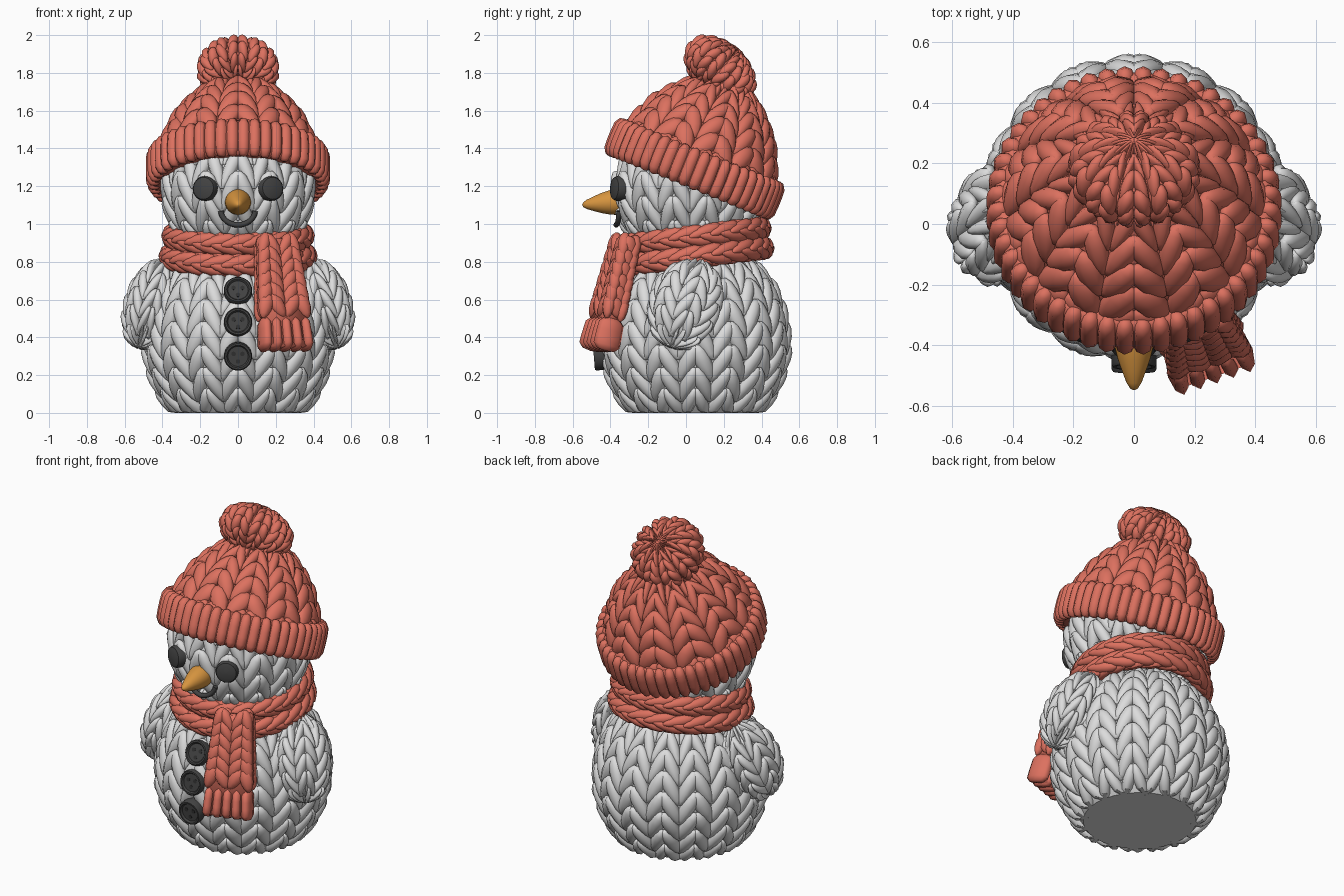
import bpy, bmesh
from math import pi, sin, cos, asin, sqrt, radians
from mathutils import Matrix, Vector

if "Cube" in bpy.data.objects:
    bpy.data.objects.remove(bpy.data.objects["Cube"])


def material(name, rgb):
    m = bpy.data.materials.new(name)
    m.use_nodes = True
    m.diffuse_color = (*rgb, 1)
    m.node_tree.nodes["Principled BSDF"].inputs["Base Color"].default_value = (*rgb, 1)
    return m


WHITE = material("snow wool", (0.72, 0.72, 0.72))
CORAL = material("coral wool", (0.72, 0.165, 0.115))
DARK = material("charcoal", (0.055, 0.055, 0.055))
HOLE = material("button hole black", (0.03, 0.03, 0.03))
ORANGE = material("carrot orange", (0.68, 0.3, 0.05))


def place(x, y, z, rx=0, ry=0, rz=0):
    return (Matrix.Translation((x, y, z)) @ Matrix.Rotation(rz, 4, "Z")
            @ Matrix.Rotation(ry, 4, "Y") @ Matrix.Rotation(rx, 4, "X"))


class Part:
    """Collects geometry for one object."""

    def __init__(self):
        self.v, self.f = [], []

    def stitch(self, c, d, n, length, width, thick, p=2, taper=0.18, seg=8, rings=6):
        # One plump strand of yarn; a higher p gives blunter ends
        d = d.normalized()
        x = d.cross(n).normalized()
        n = x.cross(d)
        b = len(self.v)
        self.v.append(c - d * length)
        for i in range(rings):
            u = -cos(pi * (i + 0.75) / (rings + 0.5))
            r = sqrt(1 - abs(u) ** p) * (1 + taper * u)
            for k in range(seg):
                a = 2 * pi * k / seg
                self.v.append(c + d * u * length + x * cos(a) * r * width + n * sin(a) * r * thick)
        self.v.append(c + d * length)
        top = len(self.v) - 1
        for k in range(seg):
            j = (k + 1) % seg
            self.f.append((b, b + 1 + j, b + 1 + k))
            for i in range(rings - 1):
                q = b + 1 + i * seg
                self.f.append((q + k, q + j, q + seg + j, q + seg + k))
            self.f.append((top - seg + k, top - seg + j, top))

    def lathe(self, pts, seg=32):
        # Revolved profile of (radius, height) points, capped at both ends
        b = len(self.v)
        for r, z in pts:
            for k in range(seg):
                a = 2 * pi * k / seg
                self.v.append(Vector((sin(a) * r, -cos(a) * r, z)))
        for i in range(len(pts) - 1):
            for k in range(seg):
                q, j = b + i * seg, (k + 1) % seg
                self.f.append((q + k, q + j, q + seg + j, q + seg + k))
        self.f.append(tuple(range(b, b + seg)))
        self.f.append(tuple(range(len(self.v) - seg, len(self.v))))

    def knit(self, pts, cols, rows, thick, lean=0.5):
        # Columns of V stitches over a revolved profile
        self.lathe([(max(r - 0.002, 0.001), z) for r, z in pts])
        segs = [(Vector(a), Vector(b)) for a, b in zip(pts, pts[1:])]
        ds = sum((b - a).length for a, b in segs) / rows
        for row in range(rows):
            s = (row + 0.5) * ds
            for a, b in segs:
                if s <= (b - a).length:
                    break
                s -= (b - a).length
            t = (b - a).normalized()
            r, z = a + t * s
            cell, half = pi * r / cols, ds * 0.95
            tilt = min(lean, 0.55 * cell / half)
            width = max(0.64 * ds * tilt, 0.48 * cell)
            for k in range(2 * cols):
                ang, side = (k + 0.5) * pi / cols, (1 if k % 2 else -1)
                out = Vector((sin(ang), -cos(ang), 0))
                around = Vector((cos(ang), sin(ang), 0))
                up = out * t.x + Vector((0, 0, t.y))
                n = around.cross(up)
                d = up * sqrt(1 - tilt * tilt) + around * side * tilt + n * 0.08
                self.stitch(out * r + Vector((0, 0, z)), d, n, half, width, thick)

    def make(self, name, mat, m=Matrix(), sharp=False):
        me = bpy.data.meshes.new(name)
        me.from_pydata([m @ Vector(p) for p in self.v], [], self.f)
        bm = bmesh.new()
        bm.from_mesh(me)
        for v in bm.verts:
            v.co.z = max(v.co.z, 0)
        bmesh.ops.remove_doubles(bm, verts=bm.verts, dist=0.00001)
        bmesh.ops.recalc_face_normals(bm, faces=bm.faces)
        bm.to_mesh(me)
        bm.free()
        me.materials.append(mat)
        ob = bpy.data.objects.new(name, me)
        bpy.context.scene.collection.objects.link(ob)
        for poly in me.polygons:
            poly.use_smooth = poly.normal.z > -0.99
        if sharp:
            bpy.ops.object.select_all(action="DESELECT")
            ob.select_set(True)
            bpy.context.view_layer.objects.active = ob
            bpy.ops.object.shade_smooth_by_angle(angle=radians(40))


def oval(r, h, start=-pi / 2, steps=24):
    angles = [start + (pi / 2 - start) * i / steps for i in range(steps + 1)]
    return [(max(r * cos(a), 0.001), h * sin(a)) for a in angles]


def knitted(name, mat, m, *args):
    part = Part()
    part.knit(*args)
    part.make(name, mat, m)


def turned(name, mat, m, pts, seg=32):
    part = Part()
    part.lathe(pts, seg)
    part.make(name, mat, m, True)


# Body with a flat base, head and arms
knitted("body", WHITE, place(0, 0.05, 0.38), oval(0.474, 0.52, asin(-0.38 / 0.52)), 16, 10, 0.036)
knitted("head", WHITE, place(0, 0.02, 1.17), oval(0.376, 0.36), 14, 9, 0.035)
for side, label in ((1, "left"), (-1, "right")):
    frame = place(0.453 * side, 0, 0.575, -0.3, -0.3 * side) @ Matrix.Diagonal((0.82, 1.06, 1, 1))
    knitted(label + "_arm", WHITE, frame, oval(0.15, 0.22), 7, 6, 0.036)

# Tilted hat with ribbed brim and pompom
hat = place(0, 0.04, 1.28, radians(-22))
knitted("hat", CORAL, hat, [(0.425, 0), (0.4, 0.13), (0.335, 0.27), (0.265, 0.36), (0.18, 0.44),
                            (0.08, 0.495), (0.001, 0.505)], 11, 7, 0.036)
brim = Part()
brim.lathe([(0.38, -0.07), (0.44, -0.085), (0.462, -0.06), (0.468, 0.01), (0.462, 0.085),
            (0.44, 0.11), (0.38, 0.1)], 48)
for k in range(48):
    a = 2 * pi * (k + 0.5) / 48
    out = Vector((sin(a), -cos(a), 0))
    brim.stitch(out * 0.445 + Vector((0, 0, 0.013)), Vector((0, 0, 1)), out,
                0.108, 0.036, 0.044, 5, 0)
brim.make("hat_brim", CORAL, hat)
knitted("pompom", CORAL, place(0, 0.18, 1.817, radians(-42)), oval(0.188, 0.115), 10, 8, 0.034, 0.25)

# Two scarf loops, each a rope of long braided stitches
for label, z0, radius in (("upper", 0.935, 0.345), ("lower", 0.828, 0.36)):
    loop = Part()
    tube = 0.034
    ring = [(radius + tube * cos(2 * pi * i / 12), tube * sin(2 * pi * i / 12)) for i in range(13)]
    loop.lathe(ring, 40)
    del loop.f[-2:]
    for k in range(22):
        for i, phi in enumerate((-120, -38, 38, 120)):
            a = 2 * pi * (k + 0.5 * (i % 2)) / 22
            out, around = Vector((sin(a), -cos(a), 0)), Vector((cos(a), sin(a), 0))
            p = radians(phi)
            n = out * cos(p) + Vector((0, 0, sin(p)))
            d = around + around.cross(n) * (0.32 if i % 2 else -0.32)
            loop.stitch(out * radius + n * tube, d, n, 0.095, 0.033, 0.029)
    loop.make("scarf_loop_" + label, CORAL, place(0, 0.05, z0, 0.125))

# Hanging scarf end, widening down to a ribbed hem
top, bottom = Vector((0.2, -0.313, 0.94)), Vector((0.255, -0.467, 0.325))
up = (top - bottom).normalized()
across = Vector((cos(0.33), sin(0.33), 0))
across = (across - up * across.dot(up)).normalized()
front = across.cross(up)
tail_frame = Matrix.Translation((top + bottom) / 2) @ Matrix((across, up, front)).transposed().to_4x4()
tail = Part()
for y, w in ((0.29, 0.085), (-0.3, 0.13)):
    tail.v += [Vector((sx * w, y, sz * 0.045)) for sx, sz in ((-1, -1), (1, -1), (1, 1), (-1, 1))]
tail.f += [(0, 1, 2, 3), (7, 6, 5, 4)] + [(i, (i + 1) % 4, (i + 1) % 4 + 4, i + 4) for i in range(4)]
for row in range(6):
    y = 0.255 - row * 0.066
    grow = 1 + 0.3 * row / 6
    for side in (1, -1):
        for face in (1, -1):
            n = Vector((0, 0, face))
            for x, lean in ((0.032, 0.55), (0.084, -0.3)):
                tail.stitch(Vector((side * x * grow, y, face * 0.031 * grow)), Vector((side * lean, 1, 0)),
                            n, 0.074, 0.033 * grow, 0.034)
        tail.stitch(Vector((side * 0.092 * grow, y, 0)), Vector((0, 1, 0.5)), Vector((side, 0, 0)),
                    0.06, 0.04, 0.025)
for k in range(-2, 3):
    tail.stitch(Vector((k * 0.056, -0.225, 0)), Vector((k * -0.03, 1, 0)), Vector((0, 0, 1)),
                0.09, 0.032, 0.074, 8, -0.04)
tail.make("scarf_end", CORAL, tail_frame)

# Eyes, nose and mouth
for side, label in ((1, "left"), (-1, "right")):
    turned(label + "_eye", DARK, place(0.172 * side, -0.352, 1.187, pi / 2 - 0.06, 0, 0.4 * side),
           [(0.064, -0.04), (0.065, 0.018), (0.058, 0.03), (0.04, 0.036), (0.001, 0.038)])
turned("carrot_nose", ORANGE, place(0, -0.355, 1.118, radians(95)),
       [(0.06, -0.03), (0.069, 0.01), (0.065, 0.045), (0.054, 0.09), (0.04, 0.13),
        (0.025, 0.17), (0.012, 0.19), (0.001, 0.195)])
curve = bpy.data.curves.new("mouth", "CURVE")
curve.dimensions = "3D"
curve.bevel_depth = 0.014
curve.use_fill_caps = True
line = curve.splines.new("POLY")
line.points.add(16)
for i, pt in enumerate(line.points):
    a = radians(185 + 170 * i / 16)
    pt.co = (0.092 * cos(a), -0.37 + 0.015 * abs(cos(a)), 1.075 + 0.08 * sin(a), 1)
curve.materials.append(DARK)
bpy.context.scene.collection.objects.link(bpy.data.objects.new("mouth", curve))

# Rimmed buttons with three thread holes
for i, (y, z, tilt) in enumerate(((-0.4, 0.645, 0.4), (-0.45, 0.48, 0.15), (-0.465, 0.3, -0.08))):
    frame = place(0, y, z, pi / 2 - tilt)
    turned("button_%d" % (i + 1), DARK, frame,
           [(0.074, -0.04), (0.075, 0.014), (0.069, 0.023), (0.06, 0.023), (0.053, 0.012), (0.001, 0.012)])
    for k in range(3):
        a = radians(30 + 120 * k)
        hole = frame @ Matrix.Translation((0.027 * cos(a), 0.027 * sin(a), 0.011))
        turned("button_%d_hole_%d" % (i + 1, k + 1), HOLE, hole,
               [(0.012, 0), (0.012, 0.003), (0.001, 0.003)], 12)
